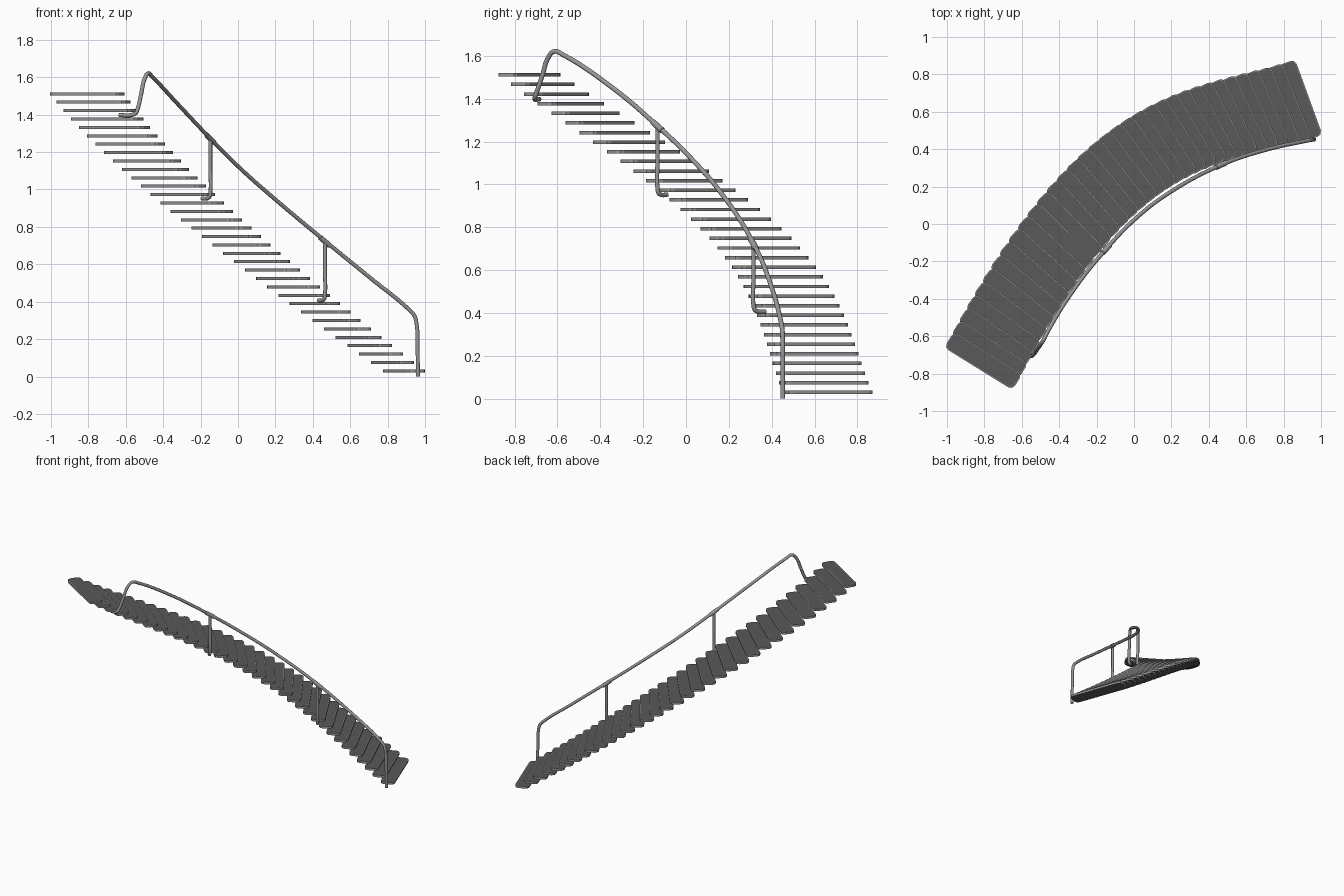
import bpy, bmesh
from math import radians, cos, sin, pi
from mathutils import Vector

cube = bpy.data.objects.get("Cube")
if cube:
    bpy.data.objects.remove(cube, do_unlink=True)


def material(name, grey):
    m = bpy.data.materials.new(name)
    m.use_nodes = True
    color = (grey, grey, grey, 1)
    m.diffuse_color = color
    m.node_tree.nodes["Principled BSDF"].inputs["Base Color"].default_value = color
    return m


dark = material("dark_grey_tread", 0.1)
steel = material("light_steel_grey", 0.31)

# Flight: plan positions of key treads, blended into a smooth sweep
COUNT, RISE, FIRST_Z = 34, 0.0449, 0.03
LENGTH, DEPTH, THICK = 0.43, 0.101, 0.016
KEYS = {0: (0.887, 0.661), 8: (0.411, 0.534), 16: (-0.035, 0.30),
        24: (-0.441, -0.133), 33: (-0.806, -0.731)}


def sweep(n):
    total = Vector((0, 0))
    for k, p in KEYS.items():
        w = 1.0
        for j in KEYS:
            if j != k:
                w *= (n - j) / (k - j)
        total += Vector(p) * w
    return total


def tread_mesh():
    """Flat board with faceted round corners, steel edge and steel rim."""
    r = 0.027
    bm = bmesh.new()
    verts = []
    for i, (sx, sy) in enumerate(((1, 1), (-1, 1), (-1, -1), (1, -1))):
        for s in range(3):
            a = (i + s / 2) * pi / 2
            verts.append(bm.verts.new((sx * (DEPTH / 2 - r) + r * cos(a),
                                       sy * (LENGTH / 2 - r) + r * sin(a), -THICK / 2)))
    face = bm.faces.new(verts)
    out = bmesh.ops.extrude_face_region(bm, geom=[face])
    bmesh.ops.translate(bm, vec=(0, 0, THICK),
                        verts=[v for v in out["geom"] if isinstance(v, bmesh.types.BMVert)])
    bmesh.ops.recalc_face_normals(bm, faces=bm.faces)
    bm.normal_update()
    flats = [f for f in bm.faces if abs(f.normal.z) > 0.9]
    bmesh.ops.inset_individual(bm, faces=flats, thickness=0.005)
    for f in bm.faces:
        f.material_index = 1
    for f in flats:
        f.material_index = 0
    me = bpy.data.meshes.new("tread")
    bm.to_mesh(me)
    bm.free()
    me.materials.append(dark)
    me.materials.append(steel)
    return me


board = tread_mesh()
for n in range(COUNT):
    p = sweep(n)
    ob = bpy.data.objects.new(f"tread_{n + 1}", board)
    ob.location = (p.x, p.y, FIRST_Z + RISE * n)
    ob.rotation_euler.z = radians(20 + 0.95 * n + 0.0063 * n * n)
    bpy.context.collection.objects.link(ob)


# Round steel tubes
def tube(name, points, radius):
    cu = bpy.data.curves.new(name, 'CURVE')
    cu.dimensions = '3D'
    cu.bevel_depth = radius
    cu.bevel_resolution = 3
    cu.resolution_u = 8
    cu.use_fill_caps = True
    sp = cu.splines.new('BEZIER')
    sp.bezier_points.add(len(points) - 1)
    for b, p in zip(sp.bezier_points, points):
        b.co = p
        b.handle_left_type = b.handle_right_type = 'AUTO'
    cu.materials.append(steel)
    ob = bpy.data.objects.new(name, cu)
    bpy.context.collection.objects.link(ob)
    bpy.ops.object.select_all(action='DESELECT')
    ob.select_set(True)
    bpy.context.view_layer.objects.active = ob
    bpy.ops.object.convert(target='MESH')
    bpy.ops.object.shade_smooth_by_angle(angle=radians(40))


# Handrail: newel post, sweeping rail, top return and hook
tube("handrail", [
    (0.962, 0.452, 0.0), (0.96, 0.452, 0.15), (0.955, 0.451, 0.28),
    (0.943, 0.449, 0.325), (0.912, 0.443, 0.36), (0.71, 0.398, 0.525),
    (0.465, 0.315, 0.725), (0.19, 0.168, 0.955), (0.015, 0.035, 1.11),
    (-0.15, -0.135, 1.275), (-0.32, -0.348, 1.455), (-0.46, -0.572, 1.604),
    (-0.481, -0.615, 1.621), (-0.499, -0.643, 1.592), (-0.518, -0.67, 1.51),
    (-0.537, -0.697, 1.43), (-0.548, -0.705, 1.408), (-0.572, -0.706, 1.398),
    (-0.635, -0.685, 1.398)], 0.011)


# Support posts: each hooks into the flight, with a saddle under the rail
def support(label, x, y, top, bottom, hook, slope):
    h = Vector((hook[0], hook[1], 0))
    foot = Vector((x, y, bottom))
    tube(label + "_post", [
        (x, y, top), (x, y, (top + bottom) / 2), foot + Vector((0, 0, 0.03)),
        foot + h * 0.12 + Vector((0, 0, 0.008)), foot + h * 0.4, foot + h], 0.0105)
    s = Vector(slope).normalized() * 0.036
    centre = Vector((x, y, top))
    tube(label + "_saddle", [centre - s, centre + s], 0.0145)


support("upper", -0.148, -0.133, 1.272, 0.952, (-0.045, 0.045), (-0.17, -0.19, 0.17))
support("lower", 0.465, 0.315, 0.722, 0.407, (-0.035, 0.055), (-0.26, -0.12, 0.22))
